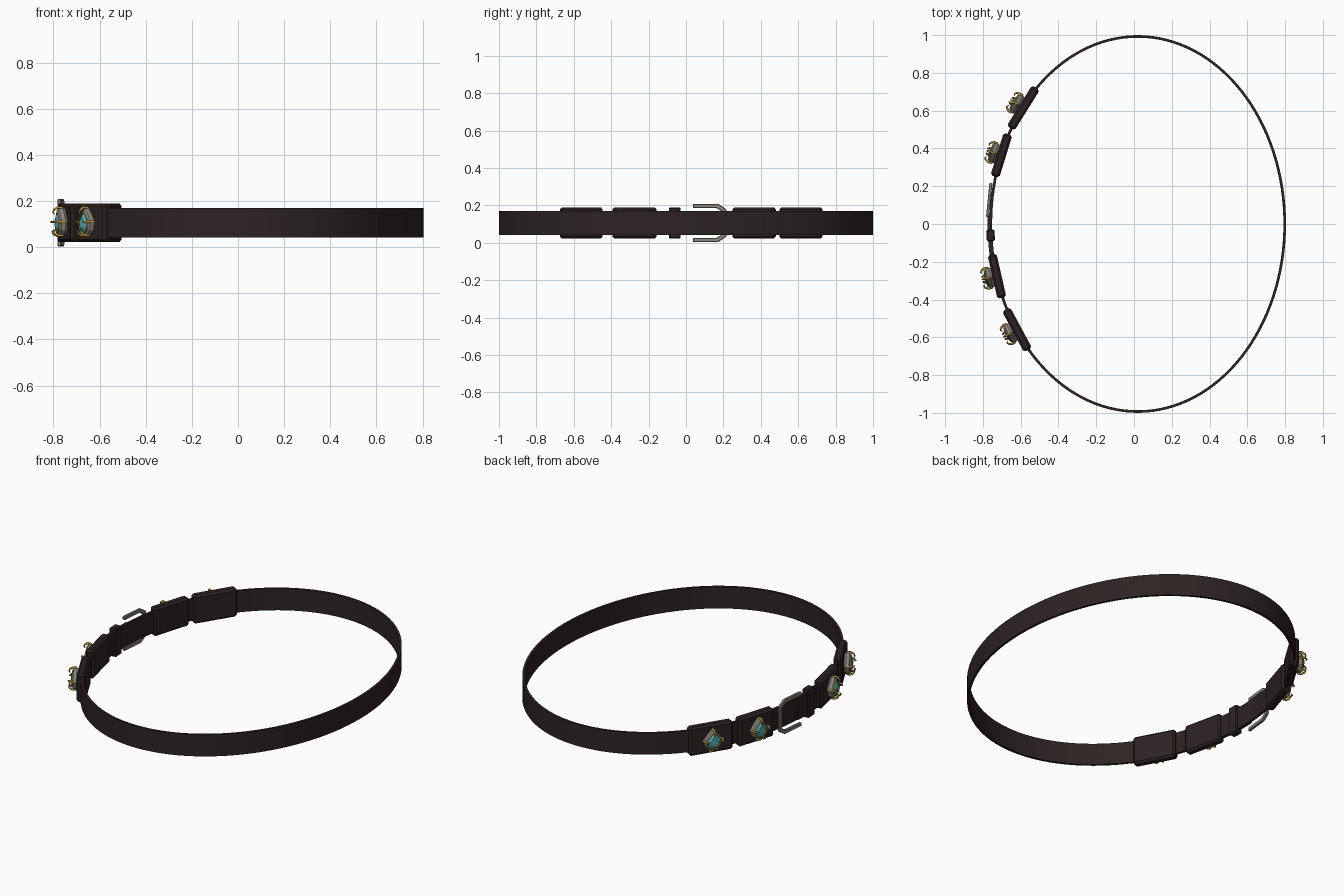
import bpy, bmesh, math
from mathutils import Vector, Matrix

if "Cube" in bpy.data.objects:
    bpy.data.objects.remove(bpy.data.objects["Cube"])

CX, A, B = 0.02, 0.778, 0.993      # belt ellipse: centre x and radii
ZC = 0.106                         # mid height of the strap


def mat(name, r, g, b):
    m = bpy.data.materials.new(name)
    m.diffuse_color = (r, g, b, 1)
    m.use_nodes = True
    m.node_tree.nodes["Principled BSDF"].inputs["Base Color"].default_value = m.diffuse_color
    return m


LEATHER = mat("dark leather", 0.026, 0.017, 0.017)
STEEL = mat("warm steel", 0.27, 0.245, 0.22)
GOLD = mat("gold", 0.5, 0.3, 0.06)
TEAL = mat("teal gem", 0.1, 0.42, 0.42)


def finish(bm, name, material, matrix=None, bevel=0, smooth=False):
    bmesh.ops.recalc_face_normals(bm, faces=bm.faces)
    me = bpy.data.meshes.new(name)
    bm.to_mesh(me)
    bm.free()
    ob = bpy.data.objects.new(name, me)
    bpy.context.collection.objects.link(ob)
    me.materials.append(material)
    if matrix:
        ob.matrix_world = matrix
    if bevel:
        mod = ob.modifiers.new("bevel", 'BEVEL')
        mod.width, mod.segments = bevel, 1
    if smooth:
        bpy.ops.object.select_all(action='DESELECT')
        ob.select_set(True)
        bpy.context.view_layer.objects.active = ob
        bpy.ops.object.shade_smooth_by_angle(angle=math.radians(35))
    return ob


def point(t):
    return Vector((CX + A * math.cos(t), B * math.sin(t), 0))


def angle_at(y):                   # ellipse angle on the decorated (-x) side
    return math.pi - math.asin(y / B)


def frame(y0, y1, out=0.0):
    """Local axes on a chord: x along belt (+y), y outward, z up; and length."""
    p, q = point(angle_at(y0)), point(angle_at(y1))
    t = (q - p).normalized()
    n = Vector((0, 0, 1)).cross(t)
    m = Matrix((t, n, (0, 0, 1))).transposed().to_4x4()
    m.translation = (p + q) / 2 + n * out + Vector((0, 0, ZC))
    return m, (q - p).length


def loft(bm, rings, closed=False, caps=False):
    vs = [[bm.verts.new(c) for c in r] for r in rings]
    pairs = list(zip(vs, vs[1:] + vs[:1])) if closed else list(zip(vs, vs[1:]))
    for r, s in pairs:
        for i in range(len(r)):
            j = (i + 1) % len(r)
            bm.faces.new((r[i], r[j], s[j], s[i]))
    if caps:
        bm.faces.new(vs[0])
        bm.faces.new(vs[-1])


def strap(name, t0, t1, n, off, thick, height, closed):
    bm = bmesh.new()
    rings = []
    for i in range(n if closed else n + 1):
        t = t0 + (t1 - t0) * i / n
        nrm = Vector((math.cos(t) / A, math.sin(t) / B, 0)).normalized()
        p = point(t) + nrm * off
        rings.append([p + nrm * d * thick / 2 + Vector((0, 0, ZC + z * height / 2))
                      for d, z in ((-1, -1), (1, -1), (1, 1), (-1, 1))])
    loft(bm, rings, closed, not closed)
    finish(bm, name, LEATHER, smooth=True)


def box(name, y0, y1, thick, height, bevel, out=0.0):
    m, length = frame(y0, y1, out)
    bm = bmesh.new()
    bmesh.ops.create_cube(bm, size=1)
    bmesh.ops.scale(bm, vec=(length, thick, height), verts=bm.verts)
    finish(bm, name, LEATHER, m, bevel)


# Main strap, overlapping strap end, and keeper loop
strap("strap", 0, 2 * math.pi, 128, 0, 0.014, 0.128, True)
strap("strap_end", angle_at(0.06), angle_at(-0.17), 8, 0.012, 0.010, 0.122, False)
box("keeper_loop", -0.09, -0.03, 0.044, 0.168, 0.006, 0.003)

# Jewel outline: pointed top, broad middle, blunt bottom
half = [(0, .068), (.030, .036), (.056, .004), (.046, -.034), (.020, -.057)]
OUTLINE = half + [(-x, z) for x, z in half[:0:-1]]


def outline(scale, depth):
    return [(x * scale, depth, z * scale) for x, z in OUTLINE]


def jewel(m, tag):
    bm = bmesh.new()
    loft(bm, [outline(.86, 0), outline(1, .012), outline(.95, .028),
              outline(.76, .035), outline(.72, .022)], caps=True)
    finish(bm, "jewel_setting_" + tag, STEEL, m)
    bm = bmesh.new()
    loft(bm, [outline(.80, .031), outline(.76, .039), outline(.70, .037),
              outline(.70, .03)], closed=True)
    finish(bm, "gold_rim_" + tag, GOLD, m)
    bm = bmesh.new()
    loft(bm, [outline(.73, .026), outline(.70, .034), outline(.40, .044)], caps=True)
    finish(bm, "gem_" + tag, TEAL, m)
    # Curved claws holding the gem
    cu = bpy.data.curves.new("claws_" + tag, 'CURVE')
    cu.dimensions = '3D'
    cu.bevel_depth, cu.bevel_resolution, cu.use_fill_caps = 0.006, 1, True
    for k in (0, 2, 4, 5, 7):
        x, z = OUTLINE[k]
        sp = cu.splines.new('POLY')
        path = ((.96, .014, 1), (.98, .034, 1), (.84, .050, .9),
                (.66, .056, .7), (.52, .048, .3))
        sp.points.add(len(path) - 1)
        for pt, (s, d, r) in zip(sp.points, path):
            pt.co = (x * s, d, z * s, 1)
            pt.radius = r
    cu.materials.append(GOLD)
    ob = bpy.data.objects.new("claws_" + tag, cu)
    bpy.context.collection.objects.link(ob)
    ob.matrix_world = m


# Leather pads with a jewel on each
for i, (y0, y1) in enumerate(((-.665, -.45), (-.39, -.16), (.25, .475), (.505, .72))):
    box("pad_%d" % i, y0, y1, 0.048, 0.168, 0.011, 0.004)
    jewel(frame(y0, y1, 0.027)[0], str(i))

# Buckle: open C-shaped frame, closed toward +y, lying on the outer side
m, length = frame(0.035, 0.215, 0.018)
h = length / 2
top_outer = [(-h, .102), (h - .045, .102), (h, .072)]
top_inner = [(h - .024, .062), (h - .055, .080), (-h, .080)]
bm = bmesh.new()
c = top_outer + [(x, -z) for x, z in reversed(top_outer)]
c += [(x, -z) for x, z in reversed(top_inner)] + top_inner
loft(bm, [[(x, d, z) for x, z in c] for d in (-.008, .008)], caps=True)
finish(bm, "buckle_frame", STEEL, m, 0.003)
